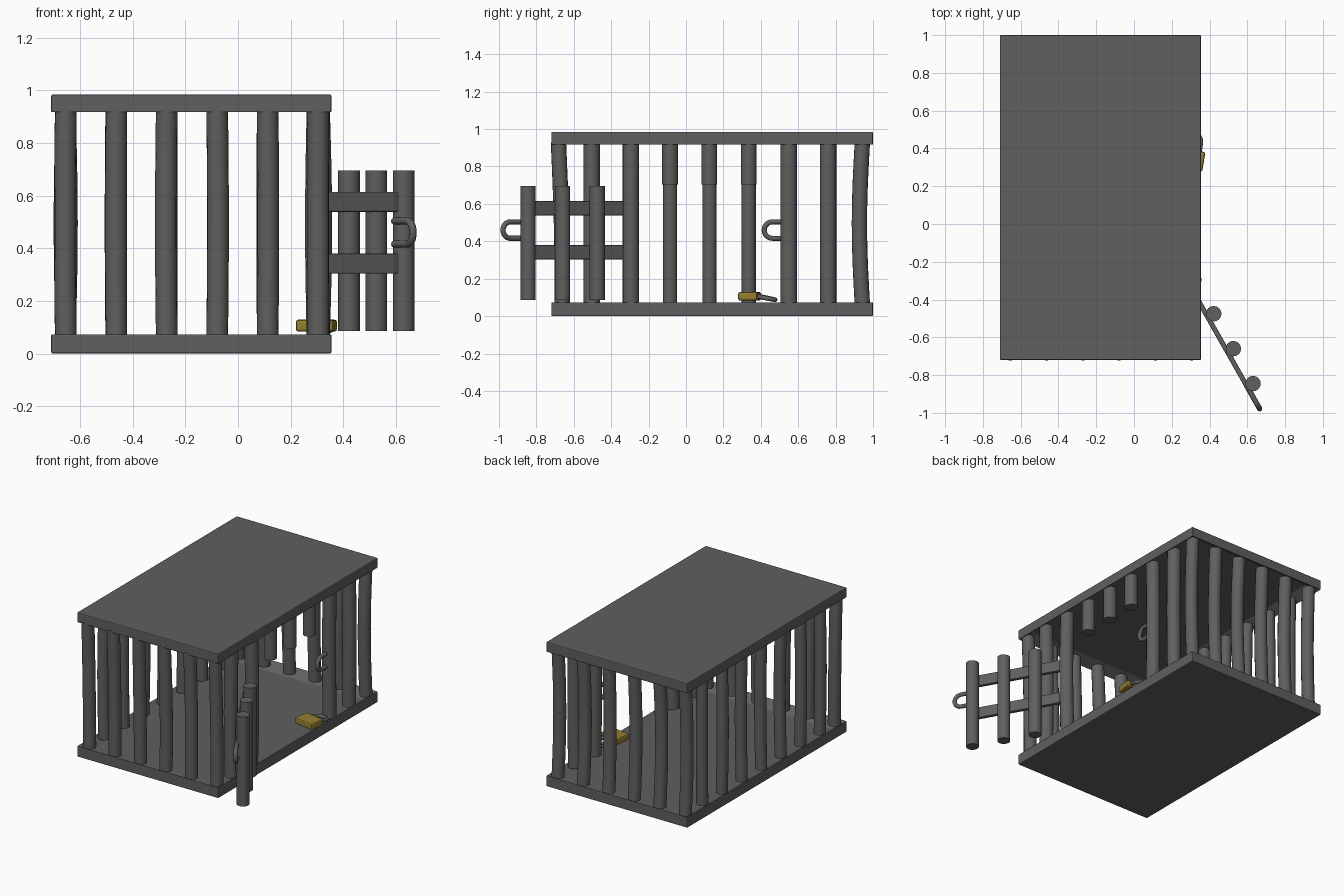
import bpy, bmesh, math, random
from mathutils import Vector, Matrix

if "Cube" in bpy.data.objects:
    bpy.data.objects.remove(bpy.data.objects["Cube"])

random.seed(4)


def material(name, col):
    m = bpy.data.materials.new(name)
    m.diffuse_color = (*col, 1)
    m.use_nodes = True
    m.node_tree.nodes["Principled BSDF"].inputs["Base Color"].default_value = m.diffuse_color
    return m


IRON = material("dark iron", (0.115, 0.115, 0.115))
GOLD = material("old brass", (0.30, 0.21, 0.03))

X0, X1, Y0, Y1 = -0.71, 0.355, -0.72, 1.0


def finish(name, bm, mat, bevel=0, smooth=False):
    bmesh.ops.recalc_face_normals(bm, faces=bm.faces)
    me = bpy.data.meshes.new(name)
    bm.to_mesh(me)
    bm.free()
    ob = bpy.data.objects.new(name, me)
    bpy.context.collection.objects.link(ob)
    me.materials.append(mat)
    if bevel:
        b = ob.modifiers.new("bevel", 'BEVEL')
        b.width, b.segments = bevel, 2
    if smooth:
        bpy.ops.object.select_all(action='DESELECT')
        ob.select_set(True)
        bpy.context.view_layer.objects.active = ob
        bpy.ops.object.shade_smooth_by_angle(angle=math.radians(40))
    return ob


def box(name, centre, size, mat, angle=0, bevel=0.005):
    bm = bmesh.new()
    bmesh.ops.create_cube(bm, size=1)
    bm.transform(Matrix.Translation(centre) @ Matrix.Rotation(angle, 4, 'Z')
                 @ Matrix.Diagonal((*size, 1)))
    return finish(name, bm, mat, bevel)


def slab(name, z0, z1, recess_dir):
    """Thick plate with a shallow recess on the inner side."""
    bm = bmesh.new()
    bmesh.ops.create_cube(bm, size=1)
    bm.transform(Matrix.Translation(((X0 + X1) / 2, (Y0 + Y1) / 2, (z0 + z1) / 2))
                 @ Matrix.Diagonal((X1 - X0, Y1 - Y0, z1 - z0, 1)))
    bm.normal_update()
    face = [f for f in bm.faces if f.normal.z * recess_dir > 0.9]
    bmesh.ops.inset_region(bm, faces=face, thickness=0.1)
    bmesh.ops.translate(bm, verts=face[0].verts, vec=(0, 0, -0.045 * recess_dir))
    finish(name, bm, IRON, 0.006)


def tube(name, pts, r, sides=16, mat=IRON):
    """Round bar swept along a path."""
    bm = bmesh.new()
    pts = [Vector(p) for p in pts]
    d0 = (pts[1] - pts[0]).normalized()
    u = d0.orthogonal().normalized()
    rings = []
    for i, p in enumerate(pts):
        d = (pts[min(i + 1, len(pts) - 1)] - pts[max(i - 1, 0)]).normalized()
        u = (u - d * u.dot(d)).normalized()
        v = d.cross(u)
        rings.append([bm.verts.new(p + r * (u * math.cos(a) + v * math.sin(a)))
                      for a in (2 * math.pi * k / sides for k in range(sides))])
    for a, b in zip(rings, rings[1:]):
        for k in range(sides):
            j = (k + 1) % sides
            bm.faces.new((a[k], a[j], b[j], b[k]))
    bm.faces.new(rings[0])
    bm.faces.new(rings[-1])
    return finish(name, bm, mat, smooth=True)


def bar(name, x, y, z0=0.06, z1=0.93, r=0.041, lean=0.0, bow=(0, 0)):
    """Upright bar, slightly bowed and leaning."""
    n = 8
    pts = []
    for i in range(n + 1):
        t = i / n
        s = math.sin(math.pi * t)
        pts.append((x + bow[0] * s, y + bow[1] * s + lean * t, z0 + (z1 - z0) * t))
    return tube(name, pts, r)


def loop(name, root, out, side, length, half, r):
    """U-shaped loop leaving root along out, legs spread along side."""
    root, out, side = Vector(root), Vector(out).normalized(), Vector(side).normalized()
    pts = [root + side * half]
    for i in range(13):
        a = math.pi * i / 12
        pts.append(root + out * (length - half + half * math.sin(a)) + side * half * math.cos(a))
    pts.append(root - side * half)
    return tube(name, pts, r, 10)


# Floor and roof
slab("floor", 0.0, 0.075, 1)
slab("roof", 0.915, 0.985, -1)

# Front and back bars
for x in (-0.655, -0.463, -0.271, -0.079, 0.113, 0.305):
    bar("front_bar", x, -0.662, lean=-0.02, bow=(random.uniform(-.004, .004), 0.006))
    bar("back_bar", x, 0.943, bow=(random.uniform(-.004, .004), -0.016))

# Side bars; the right wall has a doorway with sawn-off bars above it
for y in (-0.505, -0.295, -0.085, 0.125, 0.335, 0.55, 0.76):
    bar("left_bar", -0.655, y, r=0.038, bow=(random.uniform(-.012, .012), 0))
    if -0.1 < y < 0.4:
        bar("doorway_stub", 0.305, y, z0=0.705, r=0.042)
    else:
        bar("right_bar", 0.305, y, r=0.044, bow=(random.uniform(-.008, .01), 0))

# Open door: two straps with three bars on the outside
along = Vector((0.493, -0.870, 0))
angle = math.atan2(along.y, along.x)
hinge = Vector((0.298, -0.33, 0))
for z in (0.342, 0.577):
    c = hinge + along * 0.315
    box("door_strap", (c.x, c.y, z), (0.63, 0.026, 0.076), IRON, angle, 0.004)
for x, y in ((0.422, -0.475), (0.526, -0.66), (0.63, -0.845)):
    bar("door_bar", x, y, 0.085, 0.695, 0.041)

# Latch loops on the door and the door post
end = hinge + along * 0.60
loop("door_latch", (end.x, end.y, 0.46), along, (0, 0, 1), 0.145, 0.044, 0.014)
loop("post_latch", (0.305, 0.54, 0.46), (0, -1, 0), (0, 0, 1), 0.122, 0.044, 0.014)

# Padlock dropped on the sill
box("padlock_body", (0.298, 0.34, 0.106), (0.145, 0.105, 0.046), GOLD, math.radians(-9), 0.01)
loop("padlock_shackle", (0.305, 0.385, 0.106), (0.155, 0.98, -0.2), (0.988, -0.155, 0),
     0.095, 0.042, 0.012)
